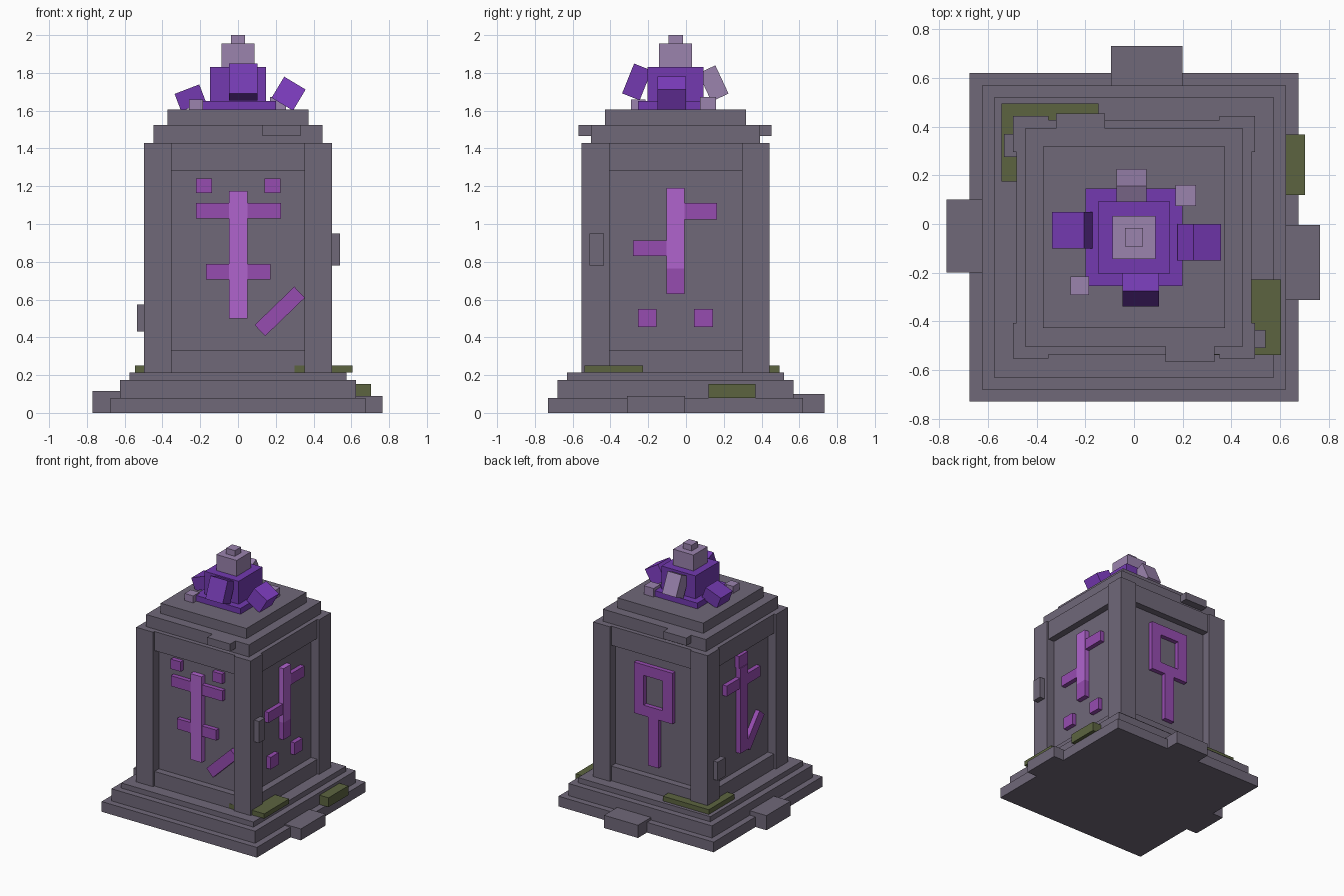
import bpy, bmesh, math
from mathutils import Matrix, Vector

if "Cube" in bpy.data.objects:
    bpy.data.objects.remove(bpy.data.objects["Cube"])


def material(name, hex_code):
    def lin(c):
        c /= 255
        return c / 12.92 if c <= 0.04045 else ((c + 0.055) / 1.055) ** 2.4
    m = bpy.data.materials.new(name)
    m.diffuse_color = [lin(int(hex_code[i:i + 2], 16)) for i in (0, 2, 4)] + [1]
    m.use_nodes = True
    m.node_tree.nodes["Principled BSDF"].inputs["Base Color"].default_value = m.diffuse_color
    return m


STONE = material("grey stone", "706879")
MOSS = material("moss green", "5C6440")
PURPLE = material("crystal purple", "733AB0")
BRIGHT = material("bright crystal purple", "8340C8")
LILAC = material("pale lilac", "9B83AE")
RUNE = material("rune purple", "964CB0")
GLOW = material("glowing rune", "B064CE")


def block(name, mat, center, size, axis="X", angle=0):
    """Box with a centre, a size and one optional tilt in degrees."""
    bm = bmesh.new()
    bmesh.ops.create_cube(bm, size=1)
    bm.transform(Matrix.Translation(center) @ Matrix.Rotation(math.radians(angle), 4, axis)
                 @ Matrix.Diagonal((*size, 1)))
    mesh = bpy.data.meshes.new(name)
    bm.to_mesh(mesh)
    bm.free()
    mesh.materials.append(mat)
    ob = bpy.data.objects.new(name, mesh)
    bpy.context.collection.objects.link(ob)
    return ob


def span(name, mat, x, y, z):
    """Box given by its extent on each axis."""
    lo, hi = Vector((x[0], y[0], z[0])), Vector((x[1], y[1], z[1]))
    return block(name, mat, (lo + hi) / 2, hi - lo)


CY = -0.055     # centre line of the pillar in y


def tier(name, mat, half, z0, z1):
    span(name, mat, (-half, half), (CY - half, CY + half), (z0, z1))


# Stepped base and cap
tier("base_slab", STONE, 0.675, 0, 0.08)
tier("base_step", STONE, 0.625, 0.08, 0.175)
tier("base_top_step", STONE, 0.575, 0.175, 0.215)
tier("cap_lower", STONE, 0.448, 1.43, 1.525)
tier("cap_upper", STONE, 0.373, 1.525, 1.605)

# Core, corner posts and the rails that frame each panel
tier("core", STONE, 0.428, 0.215, 1.43)
tier("lower_rail", STONE, 0.482, 0.215, 0.33)
tier("upper_rail", STONE, 0.482, 1.28, 1.43)
for sx in (-1, 1):
    for sy in (-1, 1):
        block("corner_post", STONE, (sx * 0.4245, CY + sy * 0.4245, 0.8225), (0.147, 0.147, 1.215))

# Loose stones sticking out of base, posts and cap
span("base_stone_left", STONE, (-0.77, -0.6), (-0.2, 0.1), (0, 0.115))
span("base_stone_right", STONE, (0.6, 0.765), (-0.312, -0.005), (0, 0.09))
span("base_stone_back", STONE, (-0.095, 0.2), (0.5, 0.732), (0, 0.1))
span("post_chip_right", STONE, (0.45, 0.54), (-0.51, -0.435), (0.78, 0.95))
span("post_chip_left", STONE, (-0.535, -0.45), (0.275, 0.37), (0.43, 0.575))
span("cap_chip_front", STONE, (0.13, 0.33), (-0.568, -0.45), (1.465, 1.525))
span("cap_chip_back", STONE, (-0.32, -0.12), (0.35, 0.453), (1.465, 1.525))

# Moss patches
span("moss_back_left_side", MOSS, (-0.545, -0.45), (0.175, 0.495), (0.215, 0.252))
span("moss_back_left_rear", MOSS, (-0.545, -0.145), (0.40, 0.495), (0.215, 0.252))
span("moss_front_right", MOSS, (0.30, 0.605), (-0.538, -0.228), (0.215, 0.252))
span("moss_base_right", MOSS, (0.6, 0.703), (0.12, 0.368), (0.08, 0.153))

# Rune strokes, drawn on a panel: u runs across the panel, z is height
SIDES = {"front": (0, 0), "right": (0.5, 90), "back": (1, 180), "left": (1.5, 270)}


def stroke(side, mat, u, z, angle=0, depth=0.04):
    """Raised bar on a panel; u and z are extents, tilt turns it in the panel."""
    turn = Matrix.Translation((0, CY, 0)) @ Matrix.Rotation(math.radians(SIDES[side][1]), 4, "Z")
    ob = block(side + "_rune_stroke", mat, (0, 0, 0), (u[1] - u[0], depth, z[1] - z[0]), "Y", angle)
    ob.data.transform(turn @ Matrix.Translation((sum(u) / 2, -0.428 - depth / 2 + 0.005, sum(z) / 2)))


# Front rune: upright, two bars, two dots, one slash
stroke("front", GLOW, (-0.048, 0.05), (0.5, 1.175), depth=0.045)
stroke("front", RUNE, (-0.222, 0.227), (1.028, 1.11))
stroke("front", RUNE, (-0.17, 0.173), (0.705, 0.787))
for u in (-0.18, 0.182):
    stroke("front", RUNE, (u - 0.043, u + 0.043), (1.163, 1.24))
stroke("front", RUNE, (0.075, 0.367), (0.497, 0.578), -44)

# Right rune: upright, two half bars, two dots (u = y - CY)
stroke("right", GLOW, (-0.048, 0.048), (0.765, 1.19), depth=0.045)
stroke("right", RUNE, (-0.048, 0.048), (0.63, 0.765), depth=0.045)
stroke("right", RUNE, (0.048, 0.22), (1.025, 1.11))
stroke("right", RUNE, (-0.225, -0.048), (0.83, 0.912))
for u in (-0.15, 0.148):
    stroke("right", RUNE, (u - 0.05, u + 0.05), (0.455, 0.55))

# Back rune: square ring on a stem
for s in (-1, 1):
    stroke("back", RUNE, (s * 0.125 - 0.042, s * 0.125 + 0.042), (0.79, 1.19))
for z in (0.79, 1.107):
    stroke("back", RUNE, (-0.083, 0.083), (z, z + 0.083))
stroke("back", RUNE, (-0.045, 0.045), (0.41, 0.79))

# Left rune: upright, one bar, a dot and a slash (u = CY - y)
stroke("left", RUNE, (-0.048, 0.048), (0.48, 1.15), depth=0.045)
stroke("left", RUNE, (-0.21, 0.21), (0.99, 1.072))
stroke("left", RUNE, (-0.055, 0.055), (1.15, 1.245))
stroke("left", RUNE, (0.0, 0.28), (0.55, 0.63), -50)

# Crystal crown
tier("crown_plate", PURPLE, 0.2, 1.605, 1.65)
tier("crown_block", PURPLE, 0.148, 1.65, 1.83)
tier("crown_neck", LILAC, 0.088, 1.83, 1.955)
tier("crown_tip", LILAC, 0.038, 1.955, 2.0)
block("crystal_front", PURPLE, (0.028, -0.26, 1.752), (0.15, 0.1, 0.17), "X", -22)
block("crystal_back", LILAC, (-0.01, 0.145, 1.744), (0.122, 0.1, 0.165), "X", 25)
block("crystal_right", BRIGHT, (0.268, -0.075, 1.69), (0.132, 0.15, 0.13), "Y", 31)
block("crystal_left", PURPLE, (-0.253, -0.026, 1.668), (0.14, 0.15, 0.098), "Y", -21)
span("shard_front_left", LILAC, (-0.26, -0.185), (-0.292, -0.215), (1.605, 1.66))
span("shard_back_right", LILAC, (0.17, 0.255), (0.073, 0.16), (1.605, 1.672))
